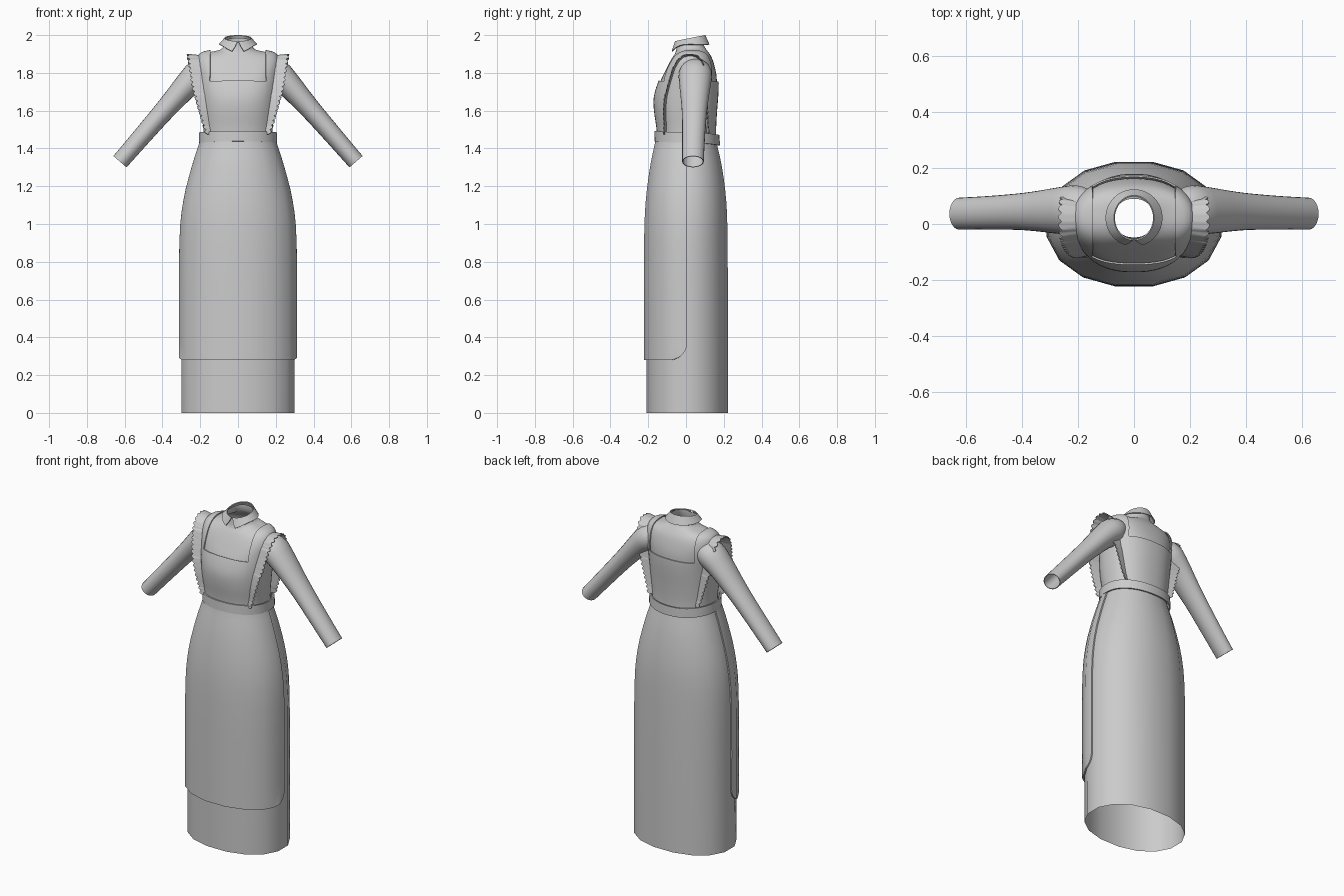
import bpy, bmesh, math
from mathutils import Vector
from mathutils.bvhtree import BVHTree

cube = bpy.data.objects.get("Cube")
if cube:
    bpy.data.objects.remove(cube)

cloth = bpy.data.materials.new("grey cloth")
cloth.use_nodes = True
GREY = (0.6, 0.6, 0.6, 1)
cloth.diffuse_color = GREY
cloth.node_tree.nodes["Principled BSDF"].inputs["Base Color"].default_value = GREY


def finish(name, bm, thick=0.0, offset=1, angle=40):
    mesh = bpy.data.meshes.new(name)
    bm.to_mesh(mesh)
    mesh.materials.append(cloth)
    ob = bpy.data.objects.new(name, mesh)
    bpy.context.collection.objects.link(ob)
    bpy.ops.object.select_all(action='DESELECT')
    ob.select_set(True)
    bpy.context.view_layer.objects.active = ob
    if thick:
        mod = ob.modifiers.new("thickness", 'SOLIDIFY')
        mod.thickness, mod.offset = thick, offset
        bpy.ops.object.modifier_apply(modifier=mod.name)
    bpy.ops.object.shade_smooth_by_angle(angle=math.radians(angle))
    return ob


def smooth(rows, steps):
    """Catmull-Rom interpolation of rows of numbers."""
    out = []
    for i in range(len(rows) - 1):
        a, b, c, d = (rows[max(0, min(len(rows) - 1, i + k))] for k in (-1, 0, 1, 2))
        for s in range(steps):
            t = s / steps
            out.append([q + 0.5 * t * (r - p + t * (2 * p - 5 * q + 4 * r - w
                        + t * (3 * (q - r) + w - p))) for p, q, r, w in zip(a, b, c, d)])
    return out + [list(rows[-1])]


def ring(hw, yf, yb, zs, zf, zb, n, power):
    """Oval loop: half width, front and back y, then side, front and back z."""
    pts = []
    for i in range(n):
        a = 2 * math.pi * (i + 0.5) / n
        c, s = math.cos(a), math.sin(a)
        x = hw * math.copysign(abs(c) ** (2 / power), c)
        y = (yf + yb) / 2 + (yb - yf) / 2 * math.copysign(abs(s) ** (2 / power), s)
        pts.append(Vector((x, y, zs + ((zb if s > 0 else zf) - zs) * s * s)))
    return pts


def loft(rings, closed=True):
    bm = bmesh.new()
    loops = [[bm.verts.new(p) for p in r] for r in rings]
    n = len(loops[0])
    for lo, hi in zip(loops, loops[1:]):
        for i in range(n if closed else n - 1):
            j = (i + 1) % n
            bm.faces.new((lo[i], lo[j], hi[j], hi[i]))
    bm.normal_update()
    return bm


def cut(bm, co, no, clear=False):
    bmesh.ops.bisect_plane(bm, geom=bm.verts[:] + bm.edges[:] + bm.faces[:], dist=1e-5,
                           plane_co=co, plane_no=no, clear_outer=clear)


def puff(bm, d):
    bm.normal_update()
    for v, no in [(v, v.normal.copy()) for v in bm.verts]:
        v.co += no * d


# Skirt: open oval tube
skirt_rows = [(0.305, -0.213, 0.226, 0), (0.306, -0.214, 0.226, 0.4),
              (0.304, -0.214, 0.224, 0.9), (0.283, -0.205, 0.217, 1.12),
              (0.238, -0.182, 0.194, 1.3), (0.196, -0.155, 0.165, 1.43), (0.188, -0.15, 0.16, 1.47)]
skirt = loft([ring(w, f, b, z, z, z, 16, 2.15) for w, f, b, z in smooth(skirt_rows, 3)])
finish("skirt", skirt)

# Apron skirt: front half of the skirt with rounded lower corners
apron = skirt.copy()
cut(apron, (0, 0.005, 0), (0, 1, 0), True)
cut(apron, (0, 0, 0.28), (0, 0, -1), True)
for k in range(1, 8):
    a = k * math.pi / 16
    no = Vector((0, math.cos(a), -math.sin(a)))
    cut(apron, Vector((0, -0.085, 0.37)) + no * 0.09, no, True)
puff(apron, 0.004)
finish("apron_skirt", apron, 0.008)

# Waistband, tilted a little to the back
def band_ring(grow, z):
    return ring(0.198 + grow, -0.158 - grow, 0.17 + grow, z, z + 0.008, z - 0.014, 40, 2.15)

band = loft([band_ring(0.002, 1.43), band_ring(0, 1.485)])
finish("waistband", band, 0.008)

# Bodice with shoulders and neck stand
bodice_rows = [
    (0.182, -0.142, 0.15, 1.44, 1.44, 1.44), (0.184, -0.147, 0.15, 1.51, 1.51, 1.51),
    (0.193, -0.16, 0.155, 1.60, 1.60, 1.60), (0.2, -0.161, 0.162, 1.70, 1.67, 1.69),
    (0.208, -0.14, 0.163, 1.80, 1.745, 1.77), (0.21, -0.115, 0.153, 1.865, 1.80, 1.83),
    (0.19, -0.09, 0.137, 1.9, 1.85, 1.88), (0.14, -0.07, 0.115, 1.912, 1.885, 1.915),
    (0.09, -0.057, 0.1, 1.925, 1.905, 1.935), (0.072, -0.05, 0.092, 1.955, 1.935, 1.96),
    (0.068, -0.048, 0.09, 1.975, 1.96, 1.985)]
bodice = loft([ring(*r, 48, 2.3) for r in smooth(bodice_rows, 3)])
finish("bodice", bodice, angle=60)

# Bib: the bodice shell trimmed to square necklines and slanted sides
SLOPE = 0.153
def seam_x(z):
    return 0.14 + (z - 1.49) * SLOPE

bib = bodice.copy()
for sx in (-1, 1):
    cut(bib, (sx * 0.14, 0, 1.49), (sx, 0, -SLOPE), True)
    cut(bib, (sx * 0.145, 0, 0), (1, 0, 0))
cut(bib, (0, 0, 1.755), (0, 0, 1))
waste = []
for f in bib.faces:
    c = f.calc_center_median()
    if c.z > 1.755 and abs(c.x) < 0.145:
        waste.append(f)
bmesh.ops.delete(bib, geom=waste, context='FACES')
puff(bib, 0.004)
finish("bib", bib, 0.006, angle=60)

# Scalloped ruffles along both bib sides, over the shoulders
tree = BVHTree.FromBMesh(bodice)
COUNT, TEETH = 216, 36
for sx, side in ((1, "left"), (-1, "right")):
    seam = []
    for i in range(481):
        a = math.radians(-50 + 280 * i / 480)
        d = Vector((SLOPE * math.sin(a), -math.cos(a), math.sin(a)))
        hit, no, _, _ = tree.ray_cast(Vector((seam_x(1.6), 0.01, 1.6)), d)
        if hit and hit.z > 1.475:
            seam.append((hit, no))
    # even spacing by length
    dist = [0.0]
    for (p, _), (q, _) in zip(seam, seam[1:]):
        dist.append(dist[-1] + (q - p).length)
    rows, k = [[], [], []], 0
    for i in range(COUNT + 1):
        goal = dist[-1] * i / COUNT
        while k < len(dist) - 2 and dist[k + 1] < goal:
            k += 1
        p, no = seam[k][0].lerp(seam[k + 1][0], (goal - dist[k]) / (dist[k + 1] - dist[k])), seam[k][1]
        h = min(1, max(0, (p.z - 1.47) / 0.25))
        width = 0.025 + 0.033 * h
        tooth = 0.012 * (abs(math.sin(math.pi * TEETH * i / COUNT)) - 0.5)
        out = Vector((1, 0, 0)) + Vector((0, no.y, no.z)) * (0.22 + 0.2 * (1 - h))
        out.normalize()
        base = p + no * 0.008
        for row, reach in zip(rows, (-0.008, width * 0.5, width + tooth)):
            q = base + out * reach
            row.append(Vector((sx * q.x, q.y, q.z)))
    finish(side + "_ruffle", loft(rows, False), 0.005, 0, 50)

# Sleeves: tapered tubes, open at the wrist
sleeve_rows = [(0.15, 0.05, 1.815, 0.06, 0.07), (0.205, 0.05, 1.795, 0.078, 0.088),
               (0.27, 0.048, 1.735, 0.068, 0.083), (0.34, 0.046, 1.657, 0.059, 0.073),
               (0.415, 0.044, 1.572, 0.053, 0.065), (0.52, 0.04, 1.451, 0.049, 0.06),
               (0.625, 0.037, 1.33, 0.046, 0.057)]
for sx, side in ((1, "left"), (-1, "right")):
    path = smooth(sleeve_rows, 3)
    rings = []
    for i, (x, y, z, r, ry) in enumerate(path):
        p, q = path[max(0, i - 1)], path[min(len(path) - 1, i + 1)]
        t = Vector((q[0] - p[0], 0, q[2] - p[2])).normalized()
        up = Vector((-t.z, 0, t.x))
        loop = []
        for k in range(24):
            a = sx * 2 * math.pi * k / 24
            v = Vector((x, y, z)) + up * r * math.cos(a) - Vector((0, ry * math.sin(a), 0))
            loop.append(Vector((sx * v.x, v.y, v.z)))
        rings.append(loop)
    sleeve = loft(rings)
    bmesh.ops.recalc_face_normals(sleeve, faces=sleeve.faces[:])
    finish(side + "_sleeve", sleeve, 0.004, -1)

# Turned-down collar with two points and a gap at the front
levels = []
for t in (0, 0.5, 1):
    row = []
    for i in range(49):
        u = 2 * i / 48 - 1
        start = math.radians(2 + 16 * t)
        a = math.pi + u * (math.pi - start)
        c = math.cos(a)
        top_z = 1.983 - 0.016 * c
        low_z = 1.95 - 0.042 * max(0, c) ** 3
        r = 0.07 + 0.03 * t
        row.append(Vector((r * math.sin(a), 0.022 - (r + 0.008 * (1 - t)) * c,
                           top_z + (low_z - top_z) * t)))
    levels.append(row)
finish("collar", loft(levels[::-1], False), 0.005, 0)
